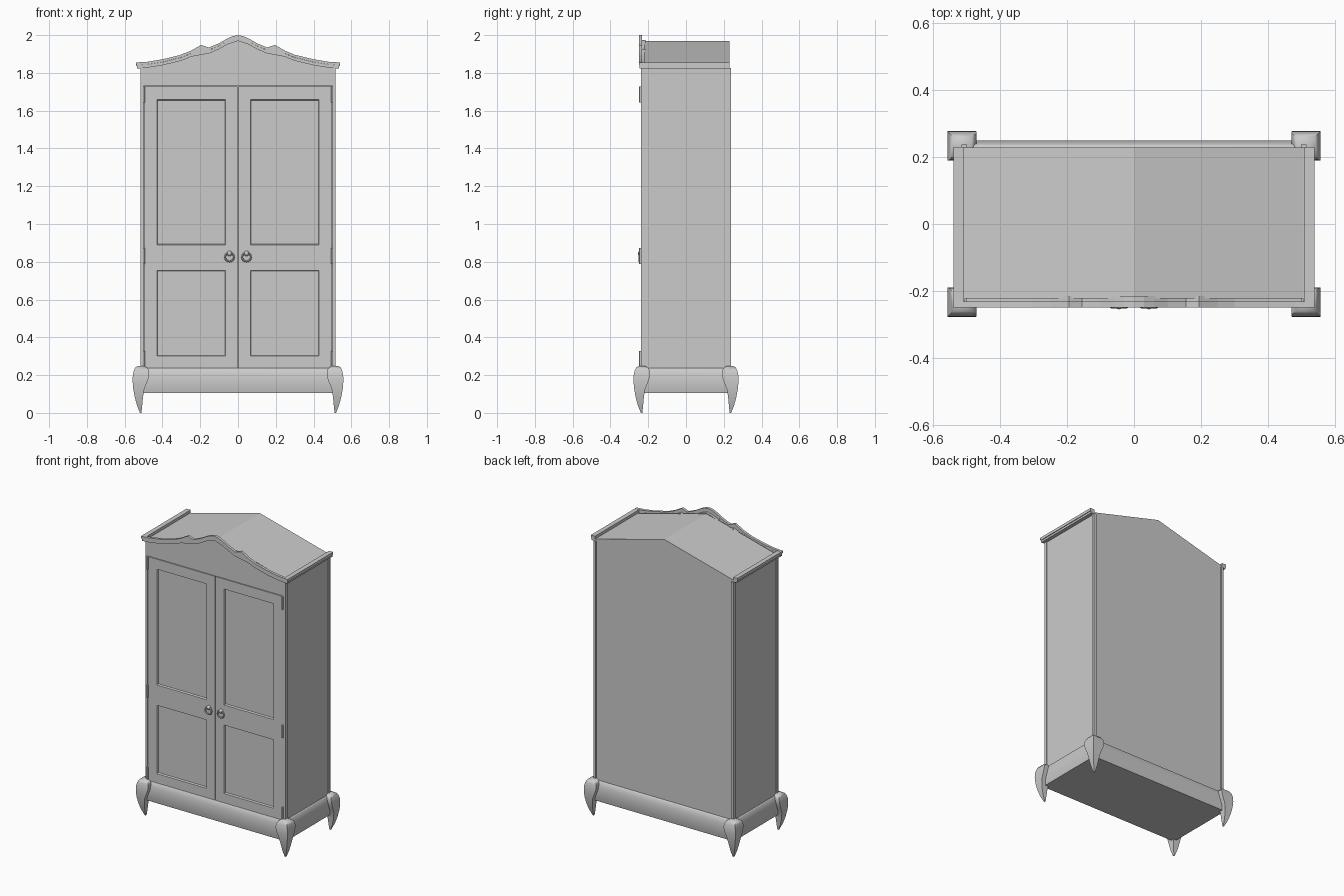
import bpy, bmesh, math

if "Cube" in bpy.data.objects:
    bpy.data.objects.remove(bpy.data.objects["Cube"])

def finish(name, bm, smooth=None):
    bmesh.ops.recalc_face_normals(bm, faces=bm.faces[:])
    me = bpy.data.meshes.new(name)
    bm.to_mesh(me)
    bm.free()
    ob = bpy.data.objects.new(name, me)
    bpy.context.collection.objects.link(ob)
    if smooth:
        bpy.ops.object.select_all(action='DESELECT')
        ob.select_set(True)
        bpy.context.view_layer.objects.active = ob
        bpy.ops.object.shade_smooth_by_angle(angle=math.radians(smooth))
    return ob

def box(name, x, y, z):
    bm = bmesh.new()
    bmesh.ops.create_cube(bm, size=1)
    for v in bm.verts:
        v.co = [(a + b) / 2 + c * (b - a) for c, (a, b) in zip(v.co, (x, y, z))]
    return finish(name, bm)

def prism(name, outline, y0, y1):
    """Extrude an x-z outline along y."""
    bm = bmesh.new()
    a = [bm.verts.new((x, y0, z)) for x, z in outline]
    b = [bm.verts.new((x, y1, z)) for x, z in outline]
    bm.faces.new(a)
    bm.faces.new(b)
    n = len(a)
    for i in range(n):
        j = (i + 1) % n
        bm.faces.new((a[i], a[j], b[j], b[i]))
    bmesh.ops.triangulate(bm, faces=[f for f in bm.faces if len(f.verts) > 4])
    return finish(name, bm)

def loft(name, rings, smooth):
    bm = bmesh.new()
    rs = [[bm.verts.new(p) for p in r] for r in rings]
    for a, b in zip(rs, rs[1:]):
        for i in range(4):
            j = (i + 1) % 4
            bm.faces.new((a[i], a[j], b[j], b[i]))
    bm.faces.new(rs[0])
    bm.faces.new(rs[-1])
    return finish(name, bm, smooth)

def rect(x0, x1, y0, y1, z):
    return [(x0, y0, z), (x1, y0, z), (x1, y1, z), (x0, y1, z)]

# carcass with low gabled roof
prism("carcass", [(-.51, .2), (.51, .2), (.51, 1.835), (0, 1.97), (-.51, 1.835)], -.222, .229)

# crown moulding and frieze, sharing one scalloped line
half = [(0, 2), (.03, 1.994), (.06, 1.98), (.1, 1.957), (.155, 1.934), (.195, 1.948),
        (.25, 1.917), (.3, 1.896), (.4, 1.872), (.48, 1.859), (.54, 1.855)]
top = [(-x, z) for x, z in half[:0:-1]] + half
for name, drop, y0, y1 in (("crown_cap", .014, -.25, -.232), ("crown_lower", .031, -.246, -.232)):
    lo = 0 if name == "crown_cap" else .014
    k = 1 if lo == 0 else .992
    prism(name, [(x * k, z - lo) for x, z in top] + [(x * k, z - drop) for x, z in top[::-1]], y0, y1)
prism("frieze", [(-.5, 1.73), (.5, 1.73)] +
      [(max(-.5, min(.5, x)), z - .025) for x, z in top[::-1]], -.237, -.215)

# plinth with a gentle bulge
loft("plinth", [rect(-o, o, .28 - o, o - .28, z) for o, z in
     ((.522, .105), (.528, .135), (.53, .17), (.527, .205), (.518, .232), (.51, .238))], 40)

# claw leg sections: inner edge, outer edge, height
leg = [(.511, .519, 0), (.507, .535, .04), (.503, .547, .085), (.495, .555, .13),
       (.478, .558, .17), (.47, .557, .20), (.471, .551, .226), (.484, .542, .242), (.498, .526, .249)]
for sx in (-1, 1):
    side = "right" if sx > 0 else "left"
    for sy in (-1, 1):
        end = "back" if sy > 0 else "front"
        loft(f"{end}_{side}_leg", [rect(sx * i, sx * o, sy * (i - .28), sy * (o - .28), z)
                                   for i, o, z in leg], 40)
        box(f"{end}_{side}_post", sorted((sx * .499, sx * .516)),
            sorted((sy * .218, sy * .237)), (.23, 1.825))
    # side cornice
    box(f"{side}_cornice", sorted((sx * .509, sx * .54)), (-.24, .23), (1.836, 1.855))
    box(f"{side}_cornice_lower", sorted((sx * .505, sx * .535)), (-.24, .23), (1.823, 1.836))

    # door with two recessed panels
    xs, zs = (.002, .065, .43, .497), (.238, .3, .755, .89, 1.66, 1.727)
    bm = bmesh.new()
    g = [[bm.verts.new((sx * x, -.239, z)) for x in xs] for z in zs]
    panels = []
    for r in range(5):
        for c in range(3):
            f = bm.faces.new((g[r][c], g[r][c + 1], g[r + 1][c + 1], g[r + 1][c]))
            if c == 1 and r in (1, 3):
                panels.append(f)
    if sx < 0:
        bmesh.ops.reverse_faces(bm, faces=bm.faces[:])
    bm.normal_update()
    bmesh.ops.inset_individual(bm, faces=panels, thickness=.007, depth=-.01)
    rim = [e for e in bm.edges if e.is_boundary]
    ext = bmesh.ops.extrude_edge_only(bm, edges=rim)
    for v in ext["geom"]:
        if isinstance(v, bmesh.types.BMVert):
            v.co.y = -.218
    finish(f"{side}_door", bm)

    # hinges
    for n, z in enumerate((.285, .83, 1.685)):
        bpy.ops.mesh.primitive_cylinder_add(vertices=12, radius=.006, depth=.085,
                                            location=(sx * .498, -.242, z))
        bpy.context.object.name = f"{side}_hinge_{n + 1}"
        bpy.ops.object.shade_smooth_by_angle()

    # ring pull hanging from a small boss
    bpy.ops.mesh.primitive_torus_add(major_segments=24, minor_segments=8, major_radius=.023,
        minor_radius=.005, location=(sx * .045, -.247, .825), rotation=(math.pi / 2, 0, 0))
    bpy.context.object.name = f"{side}_ring_pull"
    bpy.ops.object.shade_smooth_by_angle()
    bpy.ops.mesh.primitive_uv_sphere_add(segments=16, ring_count=8, radius=.014,
                                         location=(sx * .045, -.241, .844))
    bpy.context.object.name = f"{side}_pull_boss"
    bpy.ops.object.shade_smooth_by_angle()
